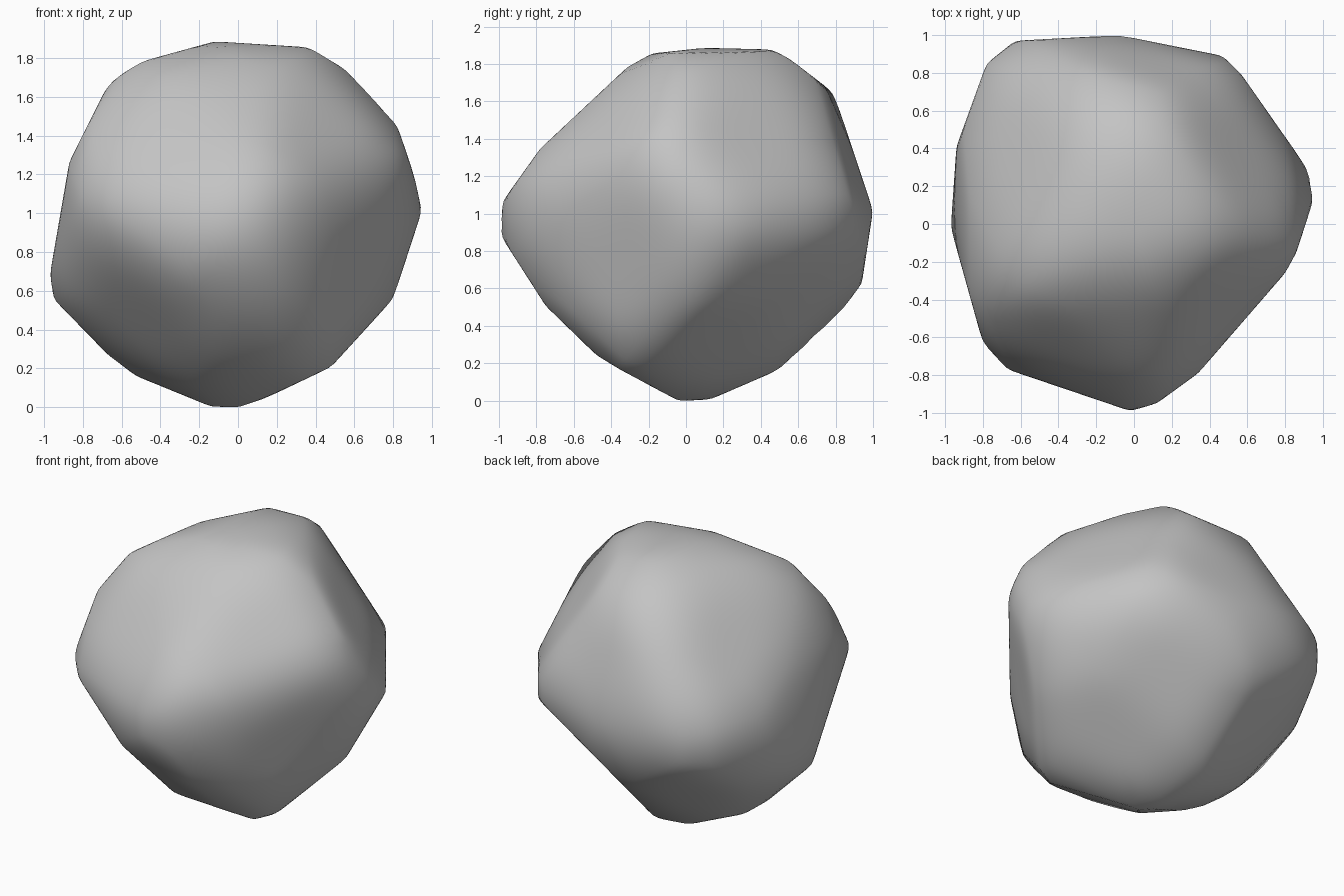
import bpy
import bmesh
from math import radians, sin, cos
from mathutils import Vector

cube = bpy.data.objects.get("Cube")
if cube:
    bpy.data.objects.remove(cube, do_unlink=True)

# The boulder is a ball of stone trimmed by flat cuts, each a (normal, distance) pair
cuts = []


def carve(turn, tilt, outline):
    """Trim along every edge of an outline (in hundredths) drawn on a turned, tilted sheet."""
    a, e = radians(turn), radians(tilt)
    right = Vector((cos(a), sin(a), 0))
    up = Vector((-sin(a) * sin(e), cos(a) * sin(e), cos(e)))
    points = [right * (u / 100) + up * (v / 100) for u, v in outline]
    facing = right.cross(up)
    for p, q in zip(points, points[1:] + points[:1]):
        normal = (q - p).cross(facing).normalized()
        if normal.dot(p) < 0:
            normal.negate()
        cuts.append((normal, normal.dot(p)))


def chip(direction, distance):
    """Trim one large facet square to a direction."""
    cuts.append((Vector(direction).normalized(), distance))


# Straight outlines: front, side and plan
carve(0, 0, [(-12, 95), (36, 92), (53, 84), (82, 52), (96, 11), (80, -38), (48, -73),
             (6, -93), (-10, -95), (-59, -75), (-95, -38), (-97, -25), (-87, 33),
             (-67, 73), (-52, 84)])
carve(90, 0, [(-100, -4), (-98, 13), (-78, 41), (-31, 85), (-18, 92), (10, 95), (49, 94),
              (79, 71), (100, 8), (94, -31), (80, -50), (50, -77), (13, -93), (-7, -94),
              (-40, -77), (-75, -43)])
carve(0, 90, [(-8, 100), (47, 89), (57, 79), (93, 28), (96, 16), (86, -15), (80, -26),
              (34, -79), (12, -95), (-2, -99), (-67, -77), (-80, -63), (-97, -2),
              (-94, 41), (-78, 85), (-63, 97)])

# Slanted outlines
carve(35, 25, [(19, 103), (49, 95), (92, 29), (92, -12), (67, -53), (25, -87), (6, -92),
               (-40, -74), (-72, -45), (-99, -3), (-102, 12), (-87, 52), (-67, 75),
               (-24, 94)])
carve(215, 25, [(-24, 95), (17, 88), (64, 70), (87, 50), (102, 17), (78, -58), (44, -86),
                (-4, -95), (-20, -89), (-92, -16), (-92, 14), (-63, 70), (-41, 90)])
carve(140, -25, [(10, 105), (24, 105), (70, 83), (115, 18), (115, -1), (100, -34), (66, -71),
                 (38, -86), (3, -88), (-52, -71), (-69, -49), (-78, -7), (-78, 47),
                 (-68, 69), (-45, 87)])

# Broad facets on the right: underside, upper back, lower front and upper front
chip((.71, .46, -.53), .79)
chip((.51, .37, -.78), .73)
chip((.48, .57, -.67), .75)
chip((.72, .43, .55), .84)
chip((.81, -.54, -.21), .73)
chip((.52, -.61, .59), .8)
# Broad facets on the left: top, front underside, back underside
chip((-.73, .27, .63), .887)
chip((-.56, -.52, -.65), .785)
chip((-.39, .61, -.69), .89)
# Broad facets on the upper front and upper back
chip((-.23, -.78, .58), .845)
chip((.16, .92, .35), .935)

# Trim the ball and just take the edge off the ridges
bm = bmesh.new()
bmesh.ops.create_icosphere(bm, subdivisions=6, radius=1)
for vert in bm.verts:
    ray = vert.co.normalized()
    reach = [d / ray.dot(n) for n, d in cuts if ray.dot(n) > .05]
    vert.co = ray * min(reach)
bmesh.ops.smooth_vert(bm, verts=bm.verts, factor=.5, use_axis_x=True,
                      use_axis_y=True, use_axis_z=True)

# Rest it on the ground
ground = min(v.co.z for v in bm.verts)
for vert in bm.verts:
    vert.co.z -= ground
for face in bm.faces:
    face.smooth = True

# Blend the shading softly from facet to facet
bm.normal_update()
bm.verts.index_update()
around = [[e.other_vert(v).index for e in v.link_edges] for v in bm.verts]
normals = [v.normal.copy() for v in bm.verts]
for step in range(45):
    normals = [sum((normals[j] for j in near), normals[i]).normalized()
               for i, near in enumerate(around)]

mesh = bpy.data.meshes.new("boulder")
bm.to_mesh(mesh)
bm.free()
mesh.normals_split_custom_set_from_vertices(normals)
boulder = bpy.data.objects.new("boulder", mesh)
bpy.context.collection.objects.link(boulder)

# Plain stone colour
stone = bpy.data.materials.new("grey_stone")
stone.use_nodes = True
colour = (.55, .55, .55, 1)
stone.diffuse_color = colour
for node in stone.node_tree.nodes:
    if node.type == "BSDF_PRINCIPLED":
        node.inputs["Base Color"].default_value = colour
        node.inputs["Roughness"].default_value = .9
mesh.materials.append(stone)
